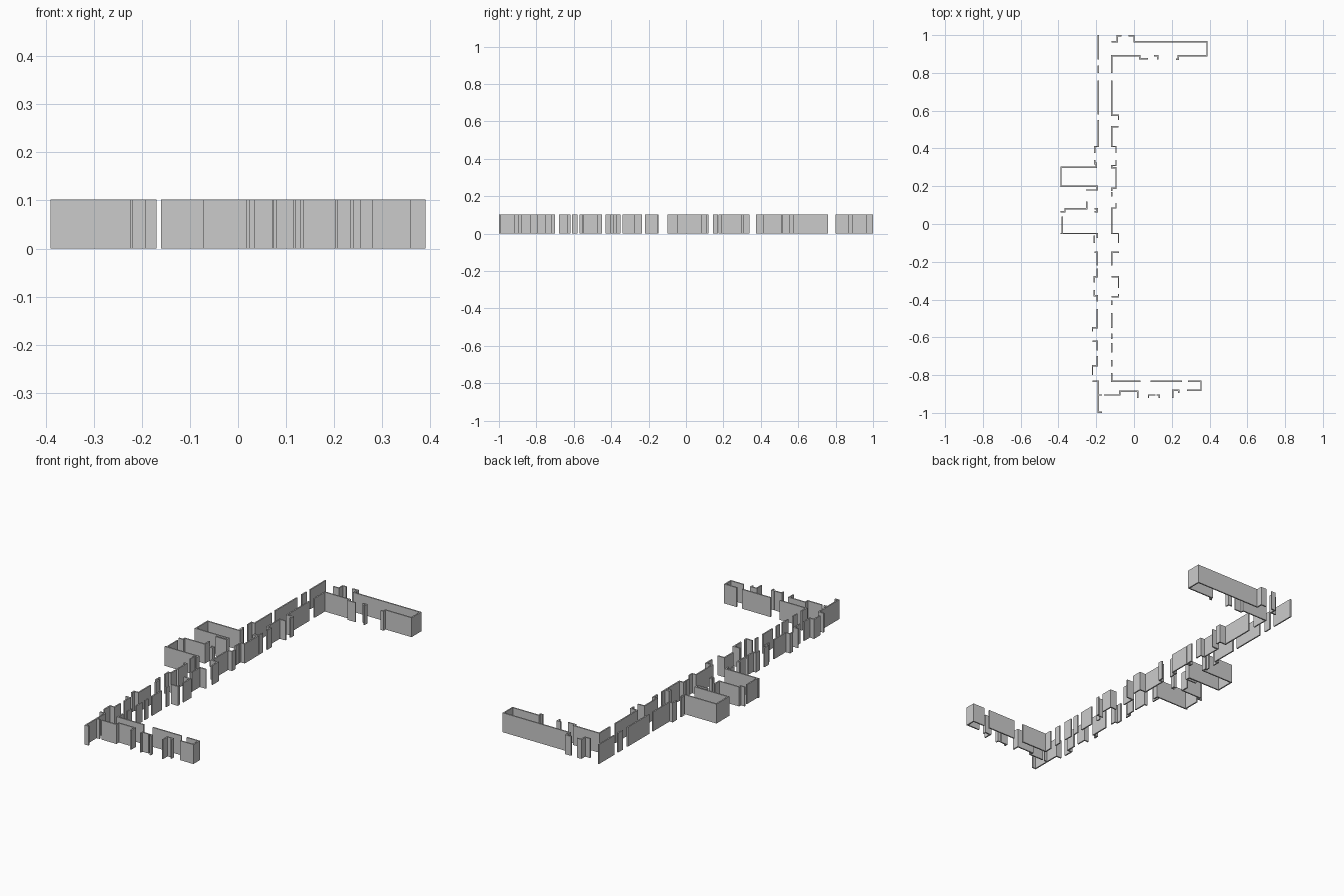
import bpy, bmesh
from mathutils import Vector

if "Cube" in bpy.data.objects:
    bpy.data.objects.remove(bpy.data.objects["Cube"])

HEIGHT = 0.102
THICK = 0.007


def wall(bm, axis, path, thick=THICK):
    """Mitred wall run: start x, y, then alternating y / x stops (first axis given)."""
    pts = [Vector(path[:2])]
    for v in path[2:]:
        x, y = pts[-1]
        pts.append(Vector((v, y)) if axis == 'x' else Vector((x, v)))
        axis = 'y' if axis == 'x' else 'x'
    dirs = [(b - a).normalized() for a, b in zip(pts, pts[1:])]
    norms = [Vector((-d.y, d.x)) for d in dirs]
    rings = []
    for i, p in enumerate(pts):
        if i == 0:
            off = norms[0]
        elif i == len(pts) - 1:
            off = norms[-1]
        else:
            off = norms[i - 1] + norms[i]      # right-angle mitre
        off = off * thick / 2
        rings.append([bm.verts.new((q.x, q.y, z)) for q, z in
                      ((p - off, 0), (p + off, 0), (p + off, HEIGHT), (p - off, HEIGHT))])
    for a, b in zip(rings, rings[1:]):
        for k in range(4):
            bm.faces.new((a[k], a[(k + 1) % 4], b[(k + 1) % 4], b[k]))
    bm.faces.new(rings[0][::-1])
    bm.faces.new(rings[-1])


def part(name, runs):
    bm = bmesh.new()
    for run in runs:
        wall(bm, *run)
    bmesh.ops.recalc_face_normals(bm, faces=bm.faces)
    mesh = bpy.data.meshes.new(name)
    bm.to_mesh(mesh)
    bm.free()
    bpy.context.collection.objects.link(bpy.data.objects.new(name, mesh))


# Long outer wall on the left, broken by window gaps
part("outer_wall_north", [
    ('y', (-.19, 1, .87)),
    ('y', (-.19, .84, .80)),
    ('y', (-.19, .76, .58)),
    ('y', (-.19, .55, .41, -.208, .375)),
    ('y', (-.208, .34, .315)),
])
part("outer_wall_south", [
    ('y', (-.21, -.06, -.10)),
    ('x', (-.21, -.15, -.195, -.22)),
    ('y', (-.195, -.235, -.28, -.21, -.31)),
    ('y', (-.21, -.35, -.38, -.195, -.41)),
    ('y', (-.195, -.45, -.55, -.22, -.57)),
    ('x', (-.22, -.62, -.195, -.67)),
    ('y', (-.195, -.70, -.75, -.22, -.80)),
    ('x', (-.22, -.833, -.19, -.9965, -.17)),
])

# Rooms that stick out to the left
part("left_rooms", [
    ('y', (-.20, .325, .30, -.3865, .20, -.195, .18, -.255)),
    ('y', (-.25, .12, .08, -.365, .065, -.39)),
    ('x', (-.21, .08, -.195, .065, -.21)),
    ('y', (-.38, .04, -.05)),
    ('x', (-.39, -.05, -.195, -.075)),
])

# Long inner wall on the right
part("inner_wall_north", [
    ('y', (-.118, .76, .575, -.082, .55)),
    ('x', (-.082, .515, -.118, .41, -.095, .375)),
    ('y', (-.095, .34, .31, -.118, .297, -.095, .19, -.118, .175)),
    ('y', (-.095, .11, .085, -.118, -.05, -.082, -.10)),
    ('y', (-.118, .17, .145)),
])
part("inner_wall_south", [
    ('x', (-.08, -.15, -.118, -.22)),
    ('x', (-.118, -.28, -.082, -.34)),
    ('y', (-.082, -.37, -.385, -.118)),
] + [('y', (-.118, a, b)) for a, b in (
    (-.405, -.43), (-.47, -.55), (-.58, -.61), (-.63, -.68), (-.72, -.755))])

# Wing at the back
part("back_wing", [
    ('y', (-.118, .80, .89, .03, .875, .073)),
    ('x', (.105, .89, .125, .87)),
    ('x', (.222, .873, .235, .89, .3865, .965, 0, .9965, -.03)),
    ('x', (-.065, .9965, -.088, .965, -.12)),
])

# Wing at the front
part("front_wing", [
    ('y', (-.118, -.79, -.832, .035)),
    ('x', (.088, -.832, .255)),
    ('x', (.285, -.832, .355, -.88, .28)),
    ('x', (-.19, -.905, -.17)),
    ('x', (-.16, -.905, -.075, -.885, .02, -.92)),
    ('y', (.077, -.92, -.905, .115)),
    ('y', (.133, -.92, -.905, .12)),
    ('y', (.205, -.92, -.88, .237, -.895)),
])
